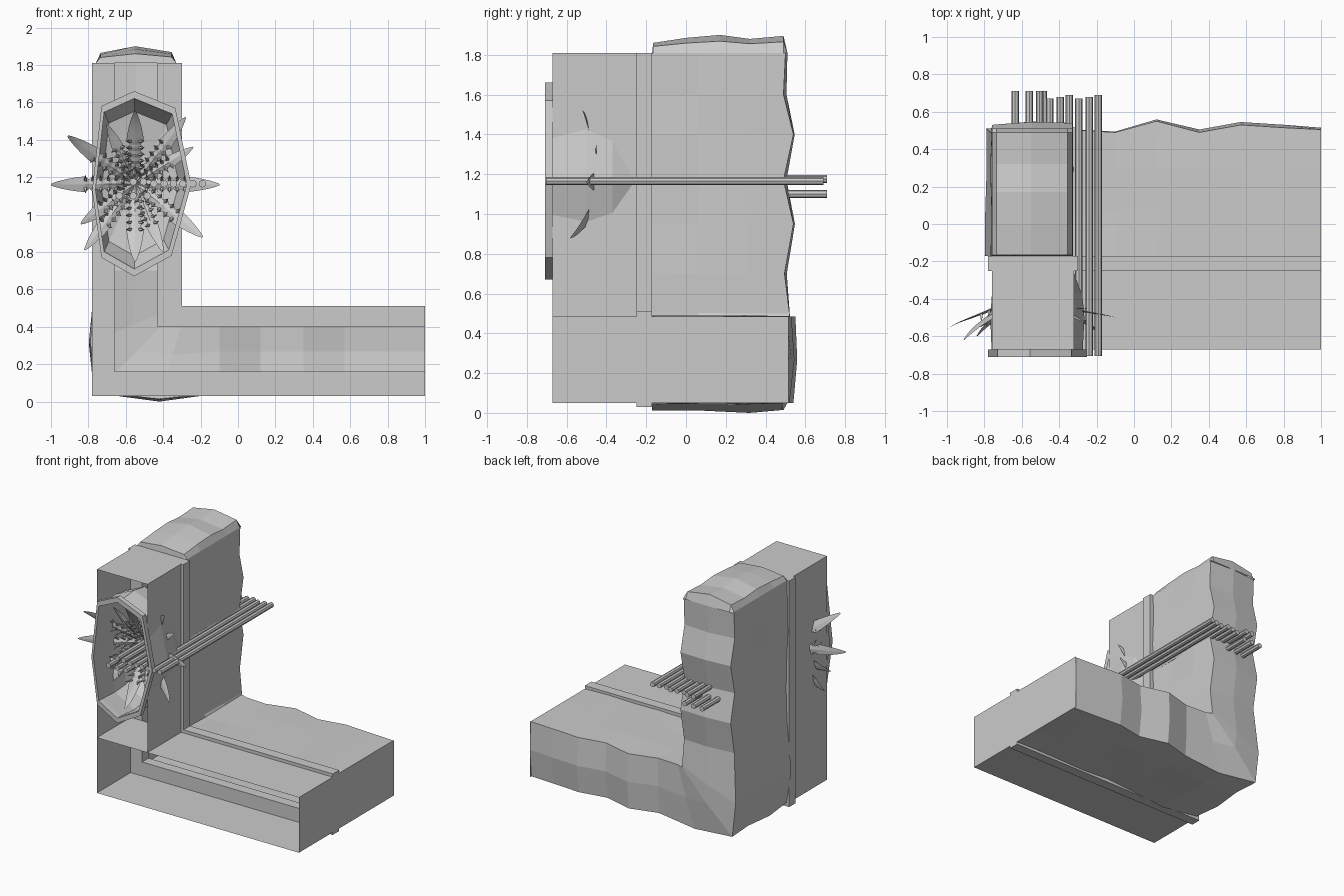
import bpy, math, random
from mathutils import Vector

if "Cube" in bpy.data.objects:
    bpy.data.objects.remove(bpy.data.objects["Cube"])
random.seed(4)


def mesh(name, verts, faces):
    me = bpy.data.meshes.new(name)
    me.from_pydata([tuple(v) for v in verts], [], faces)
    me.update()
    ob = bpy.data.objects.new(name, me)
    bpy.context.collection.objects.link(ob)
    return ob


def loft(name, rings, closed=False, cap=False):
    """Skin consecutive rows of points."""
    n = len(rings[0])
    verts = [p for r in rings for p in r]
    faces = []
    for i in range(len(rings) - 1):
        for j in range(n if closed else n - 1):
            k = (j + 1) % n
            faces.append((i*n + j, i*n + k, (i+1)*n + k, (i+1)*n + j))
    if cap:
        faces.append(tuple(range((len(rings) - 1)*n, len(rings)*n)))
    return mesh(name, verts, faces)


def prism(name, pts, y0, y1):
    """Closed xz outline extruded along y."""
    n = len(pts)
    verts = [(x, y, z) for y in (y0, y1) for x, z in pts]
    faces = [tuple(range(n)), tuple(range(2*n - 1, n - 1, -1))]
    faces += [(i, i + n, (i + 1) % n + n, (i + 1) % n) for i in range(n)]
    return mesh(name, verts, faces)


# Open front walls of the L-shaped tunnel
def wall(name, pts, y0=-0.67, y1=-0.17):
    return loft(name, [[(x, y, z) for x, z in pts] for y in (y0, y1)])


wall("outer_wall", [(-0.32, 1.81), (-0.76, 1.81), (-0.76, 0.05), (1, 0.05)])
wall("inner_wall", [(-0.32, 1.81), (-0.32, 0.485), (1, 0.485)])
wall("end_wall", [(1, 0.05), (1, 0.485)], y1=0.515)
wall("shelf", [(-0.76, 0.485), (-0.32, 0.485)], y1=-0.25)

# Frame band around the tunnel
prism("outer_frame", [(-0.78, 1.81), (-0.78, 0.03), (1, 0.03), (1, 0.16),
                      (-0.66, 0.16), (-0.66, 1.81)], -0.25, -0.17)
prism("inner_frame", [(-0.43, 1.81), (-0.43, 0.40), (1, 0.40), (1, 0.51),
                      (-0.30, 0.51), (-0.30, 1.81)], -0.25, -0.17)

# Rough rock shell: outer point, inner point and back depth for each station
X0, X1, Z0, Z1 = -0.76, -0.33, 0.05, 0.485
stations = [((X0, z), (X1, z), y) for z, y in
            ((1.81, .51), (1.6, .5), (1.4, .55), (1.17, .5), (.95, .55), (.7, .505))]
stations += [((-0.79, .32), (X1, .5), .53), ((X0, Z0), (X1, Z1), .53), ((-.42, .015), (-.28, Z1), .51)]
stations += [((x, Z0), (x, Z1), y) for x, y in
             ((-.1, .5), (.12, .56), (.35, .5), (.57, .54), (.8, .525), (1, .515))]
rows = []
for s, ((ox, oz), (ix, iz), yb) in enumerate(stations):
    edge = s in (0, len(stations) - 1)

    def j(a=0.01):
        return 0 if edge else random.uniform(-a, a)
    depths = (-0.17, 0.06, 0.30)
    row = [(ox + j(), y, max(0, oz + j(0.008))) for y in depths]
    row += [(ox, yb - 0.02, oz), ((ox + ix)/2, yb + j(.006), (oz + iz)/2), (ix, yb - 0.01, iz)]
    row += [(ix + j(.006), y, iz + j(.006)) for y in reversed(depths)]
    rows.append(row)
rows[8][2] = (-0.42, 0.32, 0.0)
loft("rock_shell", rows)

# Humped rock top
hump = []
for y, h in ((-.17, 0), (-.165, .05), (0, .075), (.17, .09), (.32, .07), (.49, .085), (.51, 0)):
    hump.append([(-.76, y, 1.81), (-.735, y, 1.81 + h*.6), (-.55, y, 1.81 + h),
                 (-.355, y, 1.81 + h*.65), (-.33, y, 1.81)])
loft("rock_top", hump)

# Eight-sided oval bowl with a front rim
C = Vector((-0.55, 0, 1.165))
oval = [(-.555, 1.66), (-.335, 1.57), (-.25, 1.16), (-.355, .78),
        (-.555, .67), (-.73, .77), (-.78, 1.13), (-.73, 1.58)]
layers = [(-.67, 1), (-.71, 1), (-.71, .92), (-.67, .92), (-.50, .95),
          (-.37, .91), (-.27, .78), (-.235, .35)]
loft("bowl", [[(C.x + (x - C.x)*s, y, C.z + (z - C.z)*s) for x, z in oval]
              for y, s in layers], closed=True, cap=True)


# Serrated arms curling out from the bowl, each with a row of teeth
def cone(verts, faces, base, d, r, length):
    a = d.orthogonal().normalized()
    b = d.cross(a).normalized()
    n = len(verts)
    for k in range(4):
        t = k*math.pi/2
        verts.append(base + r*(a*math.cos(t) + b*math.sin(t)))
    verts.append(base + d*length)
    faces.extend((n + k, n + (k + 1) % 4, n + 4) for k in range(4))


def arm(name, tip_x, tip_z, tip_y, width):
    tip = Vector((tip_x, 0, tip_z)) - C
    side = Vector((0, 1, 0)).cross(tip).normalized()
    N = 22
    verts, faces = [], []
    spine = []
    for i in range(N + 1):
        t = i/N
        y = -0.33 + (tip_y + 0.33)*t**2.5 - 0.09*math.sin(math.pi*t)
        p = C + tip*t + Vector((0, y, 0))
        w = width*math.sin(math.pi*min(1, 0.12 + t*0.87))**0.7
        if t < 0.62:
            w *= 1.0 if i % 2 else 0.55
        ridge = Vector((0, -0.02*(1 - t), 0))
        verts += [p - side*w, p + ridge, p + side*w, p - ridge*0.6]
        spine.append(p)
    for i in range(N):
        for k in range(4):
            m = (k + 1) % 4
            faces.append((4*i + k, 4*i + m, 4*i + 4 + m, 4*i + 4 + k))
    faces.append((4*N, 4*N + 1, 4*N + 2, 4*N + 3))
    for i in range(3, 14, 2):
        for s in (-1, 1):
            d = (Vector((0, -1, 0)) + side*s*0.5).normalized()
            cone(verts, faces, spine[i] + side*s*width*0.5, d, 0.011, 0.06)
    mesh(name, verts, faces)


arms = [(-1.0, 1.16, -.56, .045), (-.10, 1.16, -.50, .045),
        (-.91, 1.42, -.62, .045), (-.84, .95, -.60, .04),
        (-.82, .81, -.55, .04), (-.19, .88, -.58, .045),
        (-.28, 1.52, -.52, .04), (-.24, 1.36, -.45, .035),
        (-.55, 1.55, -.62, .05), (-.55, .75, -.62, .05),
        (-.40, .80, -.55, .035), (-.70, 1.48, -.55, .035)]
for n, a in enumerate(arms):
    arm(f"arm_{n+1}", *a)

# Long rods running through the whole body
rods = [(x, 1.165, .68) for x in (-.45, -.395, -.345, -.295, -.24, -.19)]
rods += [(x, 1.175, .71) for x in (-.56, -.505)]
rods += [(x, 1.10, .71) for x in (-.635, -.56, -.485)]
for n, (x, z, y1) in enumerate(rods):
    y1 += 0.01*(n % 3 - 1) if y1 < .7 else 0
    bpy.ops.mesh.primitive_cylinder_add(vertices=8, radius=0.02, depth=y1 + 0.705,
                                        location=(x, (y1 - 0.705)/2, z),
                                        rotation=(math.pi/2, 0, 0))
    bpy.context.object.name = f"rod_{n+1}"
